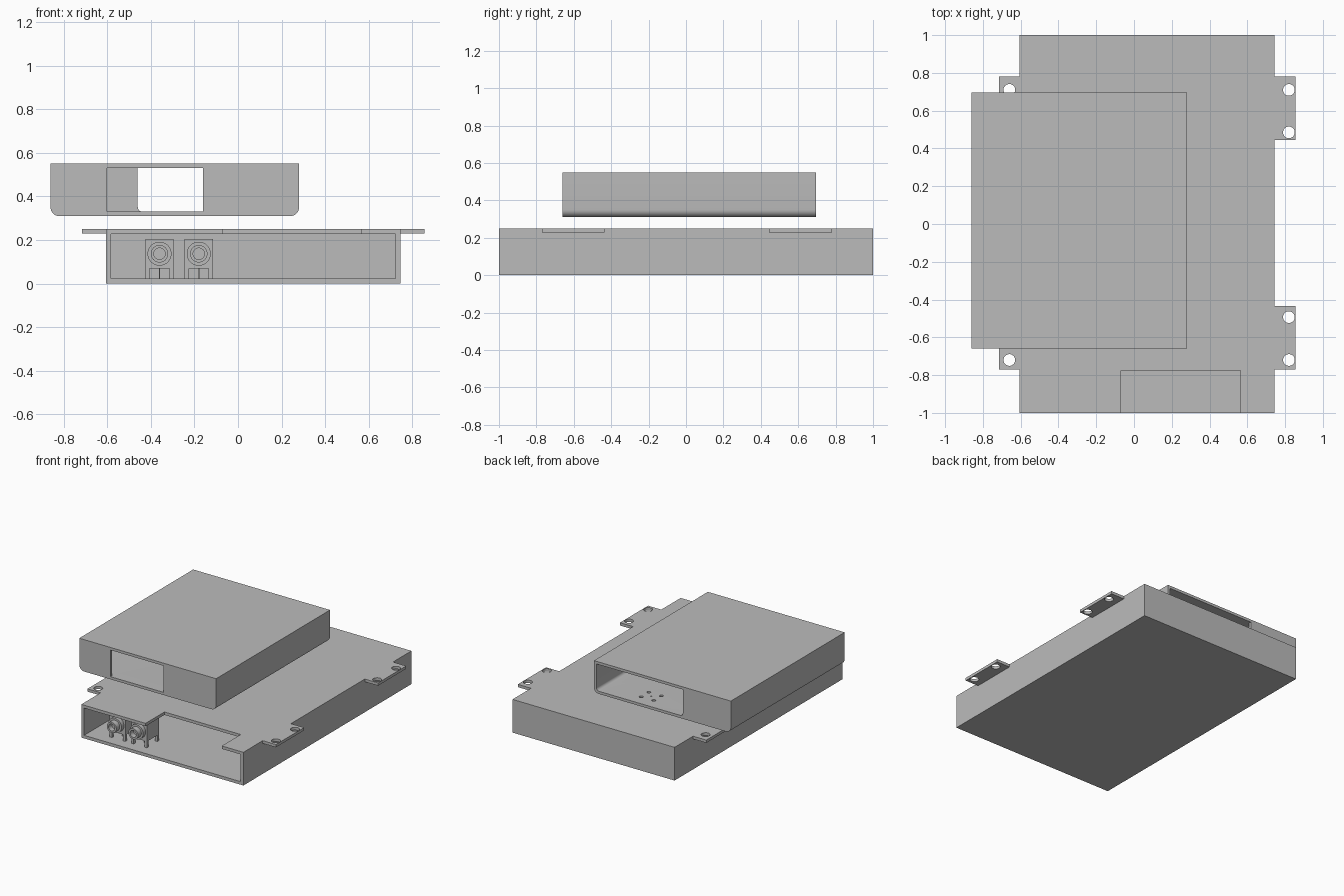
import bpy, bmesh, math
from mathutils import Matrix, Vector

cube = bpy.data.objects.get("Cube")
if cube:
    bpy.data.objects.remove(cube)

grey = bpy.data.materials.new("plain grey")
grey.use_nodes = True
COLOUR = (0.5, 0.5, 0.5, 1)
grey.diffuse_color = COLOUR
grey.node_tree.nodes["Principled BSDF"].inputs["Base Color"].default_value = COLOUR


def finish(name, bm):
    bmesh.ops.recalc_face_normals(bm, faces=bm.faces)
    mesh = bpy.data.meshes.new(name)
    bm.to_mesh(mesh)
    bm.free()
    mesh.materials.append(grey)
    obj = bpy.data.objects.new(name, mesh)
    bpy.context.collection.objects.link(obj)
    return obj


def box(name, x, y, z):
    bm = bmesh.new()
    size = Vector((x[1] - x[0], y[1] - y[0], z[1] - z[0]))
    mid = Vector((x[0] + x[1], y[0] + y[1], z[0] + z[1])) / 2
    bmesh.ops.create_cube(bm, size=1, matrix=Matrix.Translation(mid) @ Matrix.Diagonal(size).to_4x4())
    return finish(name, bm)


def cylinder(name, centre, radius, depth, along_y=False, sides=32):
    bm = bmesh.new()
    turn = Matrix.Rotation(math.pi / 2, 4, "X") if along_y else Matrix.Identity(4)
    bmesh.ops.create_cone(bm, cap_ends=True, segments=sides, radius1=radius, radius2=radius,
                          depth=depth, matrix=Matrix.Translation(centre) @ turn)
    return finish(name, bm)


def tray(name, x, y, z, r):
    """Block along y whose two lower long edges are rounded."""
    pts = [(x[1], z[1]), (x[0], z[1])]
    for cx, start in ((x[0] + r, math.pi), (x[1] - r, 1.5 * math.pi)):
        for i in range(9):
            a = start + i * math.pi / 16
            pts.append((cx + r * math.cos(a), z[0] + r + r * math.sin(a)))
    bm = bmesh.new()
    face = bm.faces.new([bm.verts.new((px, y[0], pz)) for px, pz in pts])
    ext = bmesh.ops.extrude_face_region(bm, geom=[face], use_keep_orig=True)
    moved = [v for v in ext["geom"] if isinstance(v, bmesh.types.BMVert)]
    bmesh.ops.translate(bm, vec=(0, y[1] - y[0], 0), verts=moved)
    return finish(name, bm)


def combine(target, others, operation="DIFFERENCE"):
    bpy.context.view_layer.objects.active = target
    for other in others:
        mod = target.modifiers.new("combine", "BOOLEAN")
        mod.operation, mod.solver, mod.object = operation, "EXACT", other
        bpy.ops.object.modifier_apply(modifier=mod.name)
        bpy.data.objects.remove(other)


def smooth(obj):
    bpy.ops.object.select_all(action="DESELECT")
    obj.select_set(True)
    bpy.context.view_layer.objects.active = obj
    bpy.ops.object.shade_smooth_by_angle(angle=math.radians(30))


# Lower housing: hollow box, open at the front
housing = box("lower_housing", (-0.605, 0.745), (-1, 1), (0, 0.25))
combine(housing, [box("cavity", (-0.582, 0.722), (-1.1, 0.977), (0.023, 0.228)),
                  box("notch", (-0.07, 0.565), (-1.1, -0.775), (0.2, 0.3))])

# Mounting tabs with paired screw holes
tabs, holes = [], []
for y0 in (-0.77, 0.445):
    for span, hx in (((-0.715, -0.595), -0.66), ((0.735, 0.855), 0.82)):
        tabs.append(box("tab", span, (y0, y0 + 0.335), (0.229, 0.25)))
        for hy in ((0.485, 0.71) if y0 > 0 else (-0.72, -0.493)):
            holes.append(cylinder("hole", (hx, hy, 0.24), 0.031, 0.1))
combine(housing, tabs, "UNION")
combine(housing, holes)
smooth(housing)

# Upper cover: hollow tray with a window at each end
cover = tray("upper_cover", (-0.86, 0.28), (-0.66, 0.695), (0.31, 0.55), 0.04)
combine(cover, [tray("cavity", (-0.84, 0.26), (-0.64, 0.675), (0.33, 0.53), 0.022),
                box("front_window", (-0.60, -0.16), (-0.7, -0.6), (0.33, 0.53)),
                tray("back_window", (-0.46, 0.26), (0.6, 0.75), (0.33, 0.53), 0.022)])
drills = [cylinder("drill", (-0.10, 0.556, 0.32), 0.005, 0.06, sides=12)]
for sx in (-1, 1):
    for sy in (-1, 1):
        drills.append(cylinder("drill", (-0.10 + sx * 0.052, 0.556 + sy * 0.045, 0.32),
                               0.014, 0.06, sides=16))
combine(cover, drills)
smooth(cover)

# Two round sockets on legged blocks behind the front opening
for side, cx in (("right", -0.36), ("left", -0.18)):
    box(side + "_socket_block", (cx - 0.065, cx + 0.065), (-0.92, -0.775), (0.07, 0.205))
    for sx in (-1, 1):
        for row, y in (("front", -0.91), ("back", -0.785)):
            lx = cx + sx * 0.055
            box(f"{side}_socket_{row}_leg", (lx - 0.01, lx + 0.01), (y - 0.01, y + 0.01), (0.023, 0.07))
    box(side + "_socket_pin", (cx - 0.003, cx + 0.003), (-0.86, -0.82), (0.023, 0.07))
    flange = cylinder(side + "_socket_flange", (cx, -0.935, 0.137), 0.055, 0.03, True)
    barrel = cylinder(side + "_socket_barrel", (cx, -0.965, 0.137), 0.04, 0.05, True)
    combine(barrel, [cylinder("bore", (cx, -0.98, 0.137), 0.026, 0.06, True)])
    smooth(flange)
    smooth(barrel)
